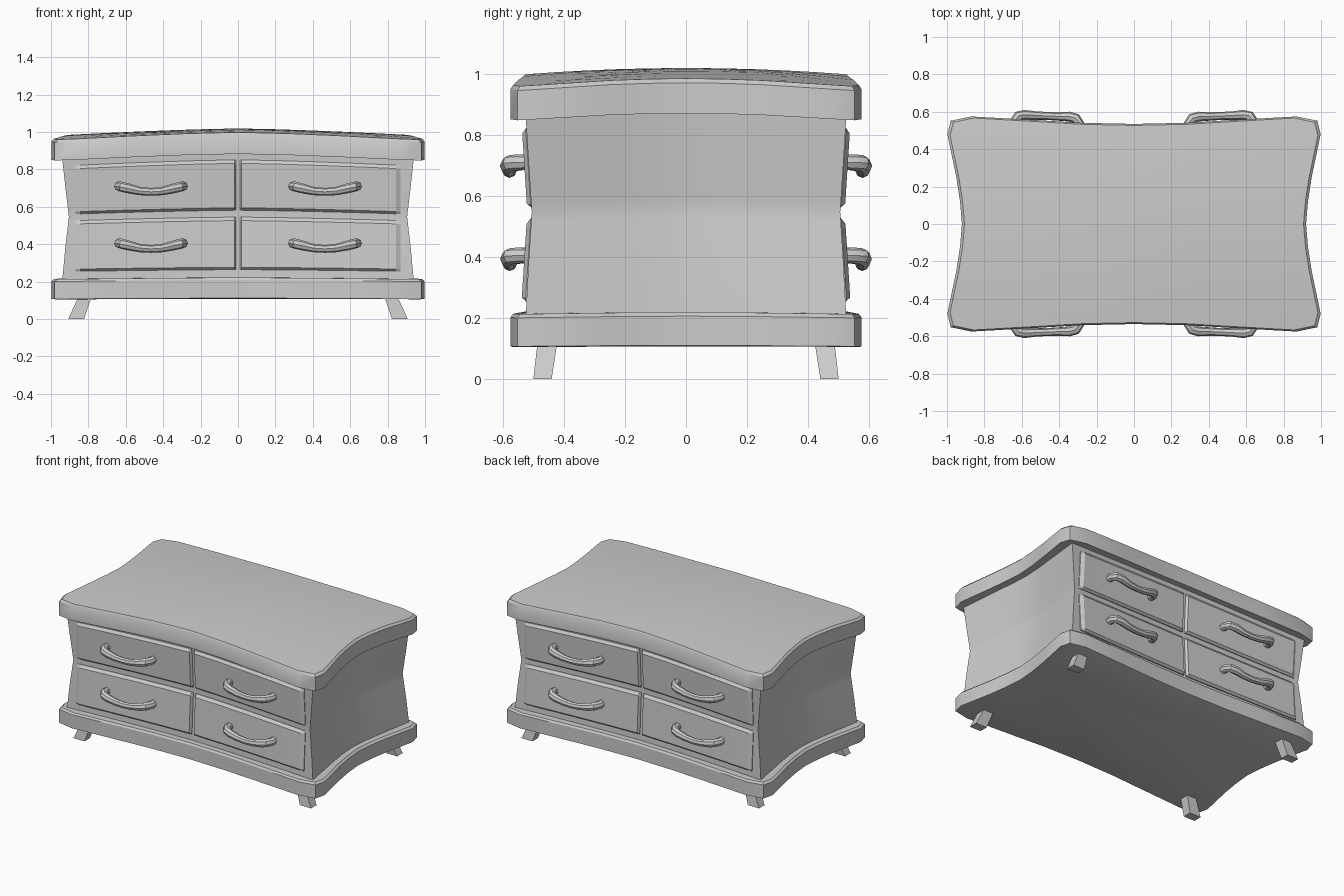
import bpy, bmesh
from math import cos, sin, pi
from mathutils import Vector

if "Cube" in bpy.data.objects:
    bpy.data.objects.remove(bpy.data.objects["Cube"])


def lift(x, y, z):
    # gentle crown that grows with height
    return z + z / 0.9 * (0.037 * (1 - min(1, abs(x)) ** 1.4) + 0.023 * (1 - (y / 0.575) ** 2))


def waist(z):
    return 1 - 0.04 * max(0, 1 - abs(z - 0.54) / 0.32)


def face_y(x):
    # concave front of the body
    return 0.49 + 0.038 * abs(x) ** 1.3


def loft(name, rings, cap_start=True, cap_end=True, angle=30):
    bm = bmesh.new()
    vs = [[bm.verts.new(p) for p in r] for r in rings]
    n = len(rings[0])
    for a, b in zip(vs, vs[1:]):
        for i in range(n):
            j = (i + 1) % n
            bm.faces.new((a[i], a[j], b[j], b[i]))
    if cap_start:
        bm.faces.new(vs[0])
    if cap_end:
        bm.faces.new(vs[-1])
    bmesh.ops.remove_doubles(bm, verts=bm.verts, dist=1e-5)
    bmesh.ops.recalc_face_normals(bm, faces=bm.faces)
    me = bpy.data.meshes.new(name)
    bm.to_mesh(me)
    bm.free()
    ob = bpy.data.objects.new(name, me)
    bpy.context.collection.objects.link(ob)
    bpy.ops.object.select_all(action='DESELECT')
    ob.select_set(True)
    bpy.context.view_layer.objects.active = ob
    bpy.ops.object.shade_smooth_by_angle(angle=angle * pi / 180)
    return ob


def full(q):
    # quarter outline (side middle -> front middle) mirrored to all four quadrants
    half = q + [(-x, y) for x, y in q[-2::-1]]
    return half + [(x, -y) for x, y in half[-2:0:-1]]


slab = full([(0.92, 0), (0.93, 0.12), (0.95, 0.25), (0.998, 0.48), (0.98, 0.552),
             (0.87, 0.575), (0.55, 0.557), (0.28, 0.541), (0, 0.535)])
body = full([(0.872, 0), (0.88, 0.12), (0.9, 0.26), (0.942, 0.526)]
            + [(x, face_y(x)) for x in (0.75, 0.5, 0.25, 0)])


def ring(outline, s, z):
    return [(x * s, y * s, lift(x * s, y * s, z)) for x, y in outline]


# top slab: bottom, wall, small bevel, domed surface
loft("top", [ring(slab, 0.85, 0.845), ring(slab, 1, 0.845), ring(slab, 1, 0.942),
             ring(slab, 0.985, 0.955)]
     + [ring(slab, s, 0.955) for s in (0.8, 0.6, 0.4, 0.2, 0.02)])

# base slab
loft("base", [ring(slab, 0.99, 0.105), ring(slab, 1, 0.107), ring(slab, 1, 0.2),
              ring(slab, 0.985, 0.212), ring(slab, 0.85, 0.212)])

# waisted body
loft("body", [ring(body, waist(z), z) for z in (0.18, 0.38, 0.51, 0.54, 0.57, 0.7, 0.87)],
     angle=40)


def drawer(sx, sy, z0, z1):
    x0, x1, b = 0.01, 0.87, 0.024
    stations = [(x0, 0.006), (x0 + 0.008, 0.02)]
    stations += [(x0 + (x1 - x0) * t, 0.02) for t in (0.25, 0.5, 0.75)]
    stations += [(x1 - b, 0.02), (x1, 0.006)]
    rings = []
    for x, d in stations:
        prof = [(z0, -0.04), (z0, 0.006), (z0 + 0.012, d), (z1 - 0.018, d), (z1, 0.006), (z1, -0.04)]
        rings.append([(sx * x, sy * (face_y(x) * waist(z) + o), lift(x, face_y(x), z))
                      for z, o in prof])
    loft("drawer", rings, angle=15)


def handle(sx, sy, zc):
    half = [(0.172, -0.01, 0.01, 0.024), (0.172, 0.03, 0.01, 0.026), (0.155, 0.056, 0.007, 0.027),
            (0.12, 0.065, -0.002, 0.026), (0.06, 0.064, -0.016, 0.022)]
    path = [(-a, o, z, r) for a, o, z, r in half] + [(0, 0.064, -0.02, 0.021)] + half[::-1]
    pts = []
    for a, o, z, r in path:
        x = 0.465 + a
        pts.append(Vector((sx * x, sy * (face_y(x) * waist(zc) + 0.02 + o), zc + z)))
    rings = []
    for i, p in enumerate(pts):
        t = pts[min(i + 1, len(pts) - 1)] - pts[max(i - 1, 0)]
        n = Vector((-t.y, t.x, 0)).normalized()
        up = t.cross(n).normalized()
        r = path[i][3]
        rings.append([p + r * (cos(k * pi / 4) * n + sin(k * pi / 4) * up) for k in range(8)])
    loft("handle", rings, angle=35)


# drawers and handles on both long sides, splayed feet at the corners
for sx in (1, -1):
    for sy in (1, -1):
        for z0, z1, zh in ((0.252, 0.52, 0.395), (0.555, 0.812, 0.70)):
            drawer(sx, sy, z0, z1)
            handle(sx, sy, zh)
        loft("foot", [[(sx * x, sy * y, z) for x, y in
                       ((xa, ya), (xb, ya), (xb, yb), (xa, yb))]
                      for xa, xb, ya, yb, z in ((0.823, 0.908, 0.44, 0.50, 0),
                                                (0.78, 0.848, 0.42, 0.485, 0.13))])
